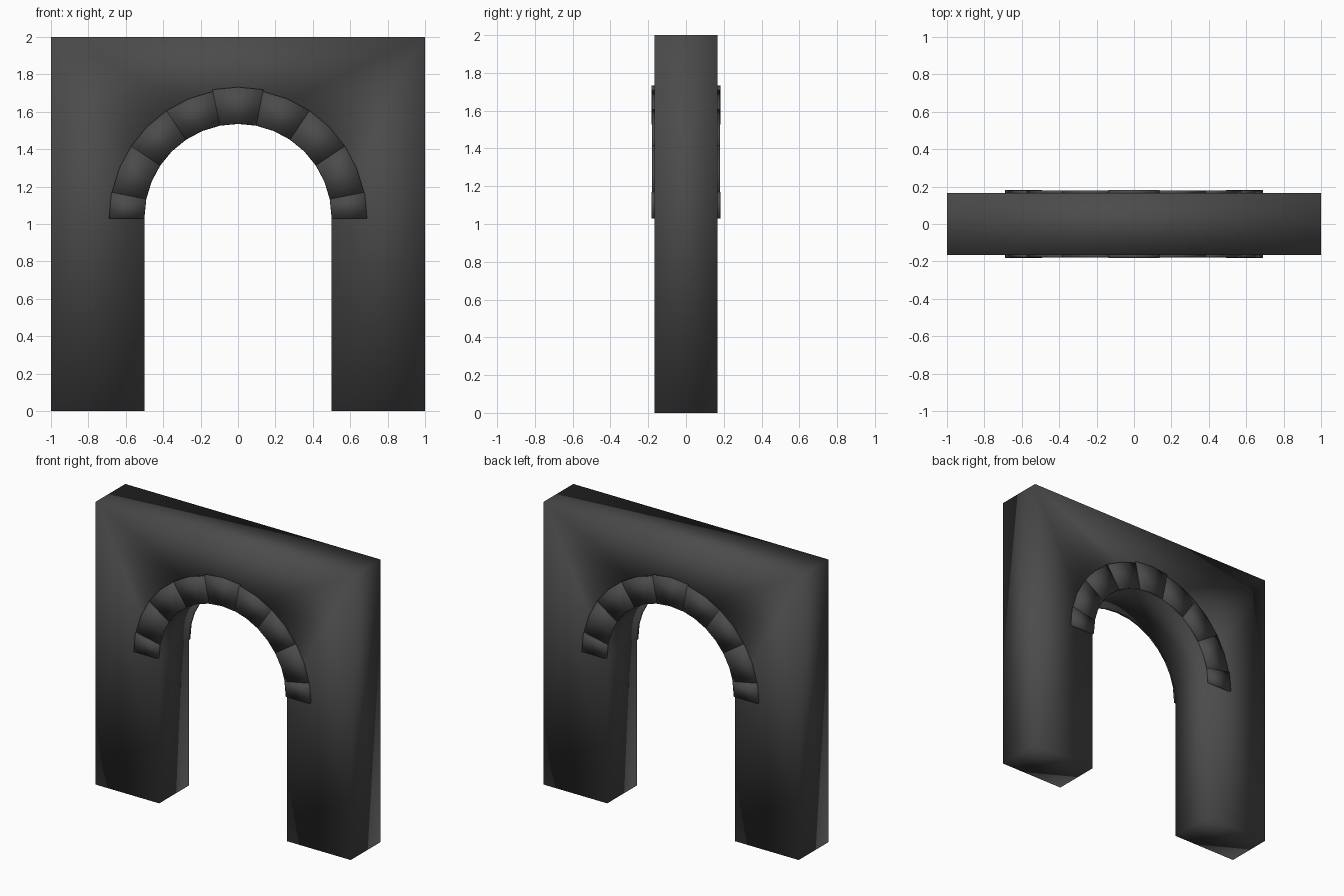
import bpy, bmesh, math

if "Cube" in bpy.data.objects:
    bpy.data.objects.remove(bpy.data.objects["Cube"])

# Dark stone material
stone = bpy.data.materials.new("dark_stone")
stone.diffuse_color = (0.07, 0.07, 0.07, 1)
stone.use_nodes = True
stone.node_tree.nodes["Principled BSDF"].inputs["Base Color"].default_value = stone.diffuse_color

CENTRE_Z, OPENING = 1.035, 0.5
STEP = math.radians(11.25)


def arc(radius, first, last):
    """Points on the 32-sided arch circle, from step first to step last."""
    d = 1 if last >= first else -1
    return [(radius * math.cos(i * STEP), CENTRE_Z + radius * math.sin(i * STEP))
            for i in range(first, last + d, d)]


def prism(name, outline, y0, y1):
    """Extrude an x-z outline between two depths."""
    bm = bmesh.new()
    face = bm.faces.new([bm.verts.new((x, y0, z)) for x, z in outline])
    ext = bmesh.ops.extrude_face_region(bm, geom=[face], use_keep_orig=True)
    for v in ext["geom"]:
        if isinstance(v, bmesh.types.BMVert):
            v.co.y = y1
    bmesh.ops.recalc_face_normals(bm, faces=bm.faces[:])
    bmesh.ops.triangulate(bm, faces=[f for f in bm.faces if len(f.verts) > 4])
    for f in bm.faces:
        f.smooth = True
    me = bpy.data.meshes.new(name)
    bm.to_mesh(me)
    bm.free()
    me.materials.append(stone)
    ob = bpy.data.objects.new(name, me)
    bpy.context.collection.objects.link(ob)
    return ob


# Wall with arched opening
outline = [(0.5, 0), (1, 0), (1, 2), (-1, 2), (-1, 0), (-0.5, 0)] + arc(OPENING, 16, 0)
prism("wall", outline, -0.167, 0.167)

# Arch stones on both sides: half blocks at the ends, taller keystone in the middle
bounds = [0] + list(range(1, 16, 2)) + [16]
for side, sign in (("front", -1), ("back", 1)):
    for n, (a, b) in enumerate(zip(bounds, bounds[1:])):
        key, end = n == 4, n in (0, 8)
        outer = 0.697 if key else 0.69 if end else 0.687
        depth = 0.182 if key or end else 0.179
        pts = arc(OPENING + 0.001, a, b) + arc(outer, b, a)
        if end:  # end stones sit a touch below the spring line
            pts = [(x, z - 0.006 if z < CENTRE_Z + 0.001 else z) for x, z in pts]
        name = "keystone" if key else f"arch_stone_{n}"
        prism(f"{name}_{side}", pts, sign * 0.16, sign * depth)
